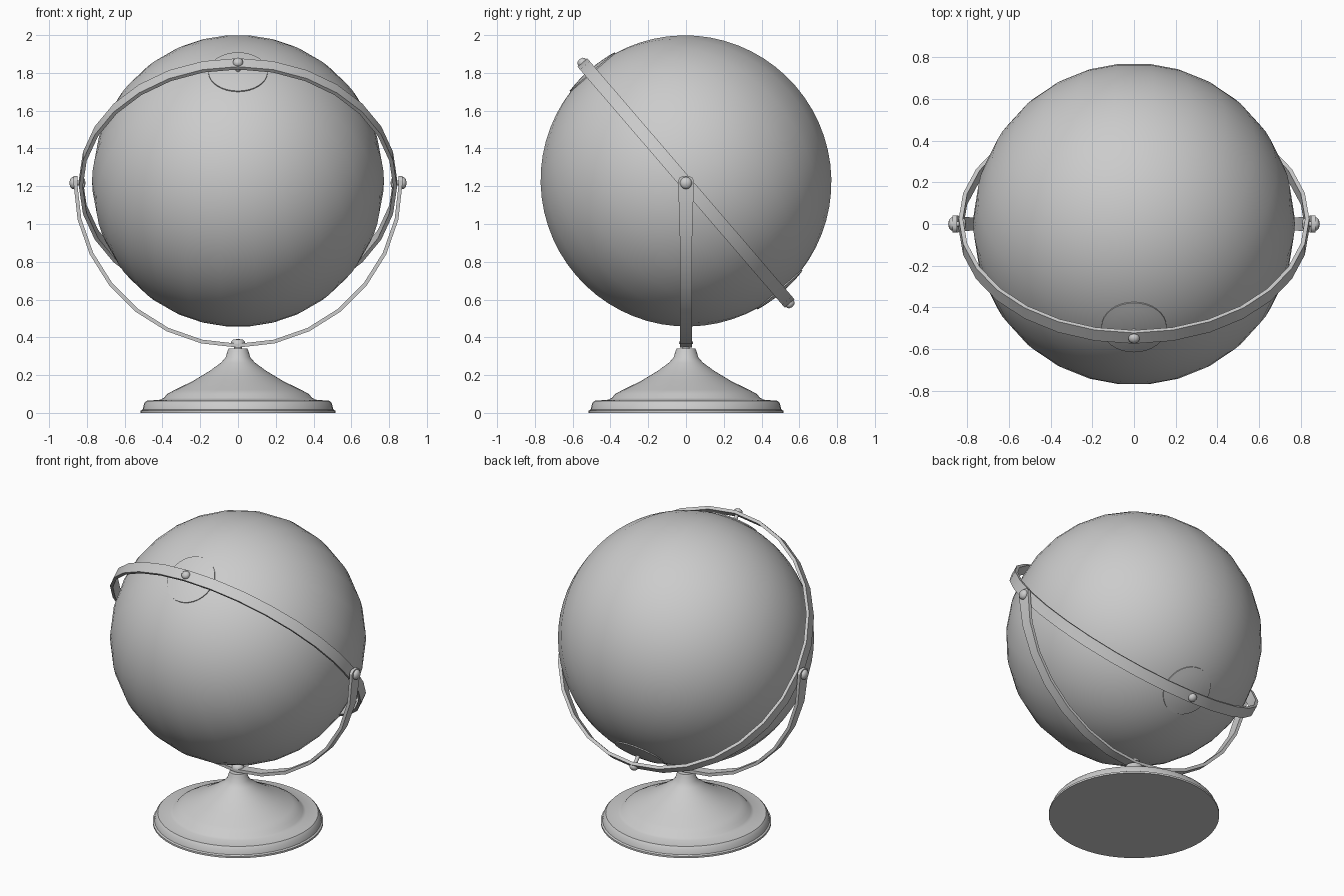
import bpy, bmesh
from math import sin, cos, pi, radians
from mathutils import Matrix, Vector

cube = bpy.data.objects.get("Cube")
if cube:
    bpy.data.objects.remove(cube, do_unlink=True)

GREY = (0.6, 0.6, 0.6, 1)
mat = bpy.data.materials.new("plain grey")
mat.use_nodes = True
mat.diffuse_color = GREY
mat.node_tree.nodes["Principled BSDF"].inputs["Base Color"].default_value = GREY

GLOBE_Z, PIVOT_Z = 1.228, 1.217
TILT = Matrix.Rotation(radians(40.7), 4, 'X')      # leans the pole towards the front


def finish(name, bm, matrix, angle=35):
    bmesh.ops.recalc_face_normals(bm, faces=bm.faces)
    mesh = bpy.data.meshes.new(name)
    bm.to_mesh(mesh)
    bm.free()
    mesh.materials.append(mat)
    ob = bpy.data.objects.new(name, mesh)
    bpy.context.collection.objects.link(ob)
    ob.matrix_world = matrix
    bpy.ops.object.select_all(action='DESELECT')
    ob.select_set(True)
    bpy.context.view_layer.objects.active = ob
    bpy.ops.object.shade_smooth_by_angle(angle=radians(angle))
    return ob


def lathe(name, profile, steps, matrix, angle=35):
    """Spin a (radius, height) profile around local z."""
    bm = bmesh.new()
    verts = [bm.verts.new((r, 0, z)) for r, z in profile]
    edges = [bm.edges.new(pair) for pair in zip(verts, verts[1:])]
    bmesh.ops.spin(bm, geom=verts + edges, cent=(0, 0, 0), axis=(0, 0, 1),
                   angle=2 * pi, steps=steps)
    bmesh.ops.remove_doubles(bm, verts=bm.verts, dist=0.0002)
    return finish(name, bm, matrix, angle)


def band(name, sections, matrix, closed=False):
    """Flat strip in the xz plane; each section is inner (x, z), outer (x, z), half width."""
    bm = bmesh.new()
    rows = [[bm.verts.new((p[0], y, p[1])) for p, y in
             ((a, -w), (a, w), (b, w), (b, -w))] for a, b, w in sections]
    pairs = list(zip(rows, rows[1:])) + ([(rows[-1], rows[0])] if closed else [])
    for s, t in pairs:
        for i in range(4):
            j = (i + 1) % 4
            bm.faces.new((s[i], s[j], t[j], t[i]))
    if not closed:
        bm.faces.new(rows[0])
        bm.faces.new(rows[-1])
    return finish(name, bm, matrix, 30)


def polar(r, a):
    return (r * cos(a), r * sin(a))


# Globe, leaning with its axis
bm = bmesh.new()
bmesh.ops.create_uvsphere(bm, u_segments=26, v_segments=32, radius=0.773)
bmesh.ops.rotate(bm, verts=bm.verts, matrix=Matrix.Rotation(pi / 2, 3, 'Z'))
finish("globe", bm, Matrix.Translation((0, 0, GLOBE_Z)) @ TILT)

# Tilted ring around the globe
ring_place = Matrix.Translation((0, 0, PIVOT_Z)) @ TILT
ring = band("tilted_ring", [(polar(0.822, a), polar(0.842, a), 0.034)
            for a in [2 * pi * i / 28 for i in range(28)]], ring_place, True)

# Cradle arch below, flaring into rounded lugs at the pivots
def arch_section(a):
    flare = max(0, 1 - min(a - pi, 2 * pi - a) / 0.35)
    return (polar(0.851, a), polar(0.871, a), 0.031 + 0.011 * flare)

lug = [(0.042, 0.014), (0.033, 0.028), (0.018, 0.036)]
left_tip = [((-0.851, z), (-0.871, z), w) for w, z in reversed(lug)]
right_tip = [((0.851, z), (0.871, z), w) for w, z in lug]
arc = [arch_section(pi + pi * i / 14) for i in range(15)]
band("cradle_arch", left_tip + arc + right_tip, Matrix.Translation((0, 0, PIVOT_Z)))

# Polar caps, and the pins that hold the globe in the ring
cap = [(0.779 * sin(a), 0.779 * cos(a)) for a in [radians(11.6) * i / 4 for i in range(5)]]
cap.append((cap[-1][0], cap[-1][1] - 0.012))
pin = [(0, 0.74), (0.012, 0.74), (0.012, 0.84), (0.027, 0.84), (0.026, 0.85),
       (0.018, 0.86), (0, 0.865)]
for side, turn in (("upper", 0), ("lower", pi)):
    flip = Matrix.Rotation(turn, 4, 'X')
    lathe(side + "_polar_cap", cap, 32, Matrix.Translation((0, 0, GLOBE_Z)) @ TILT @ flip)
    lathe(side + "_pole_pin", pin, 12, ring_place @ flip, 50)

# Side pivots joining ring and arch
pivot = [(0, 0.808), (0.02, 0.81), (0.027, 0.816), (0.027, 0.824), (0.013, 0.824),
         (0.013, 0.868), (0.032, 0.868), (0.031, 0.878), (0.022, 0.888), (0, 0.893)]
for side, turn in (("left", pi / 2), ("right", -pi / 2)):
    lathe(side + "_pivot", pivot, 14, Matrix.Translation((0, 0, PIVOT_Z))
          @ Matrix.Rotation(turn, 4, 'Y'), 50)

# Turned base
base = [(0, 0), (0.515, 0), (0.515, 0.012), (0.505, 0.018), (0.497, 0.05), (0.485, 0.064),
        (0.41, 0.07), (0.392, 0.08), (0.375, 0.1), (0.335, 0.122), (0.24, 0.168),
        (0.15, 0.222), (0.09, 0.266), (0.066, 0.292), (0.056, 0.325), (0.05, 0.34), (0, 0.342)]
lathe("base", base, 48, Matrix.Identity(4))

# Bolt fixing the arch to the base
bolt = [(0, 0.335), (0.02, 0.335), (0.02, 0.366), (0.038, 0.366), (0.036, 0.378),
        (0.025, 0.388), (0, 0.391)]
lathe("base_bolt", bolt, 14, Matrix.Identity(4), 50)
